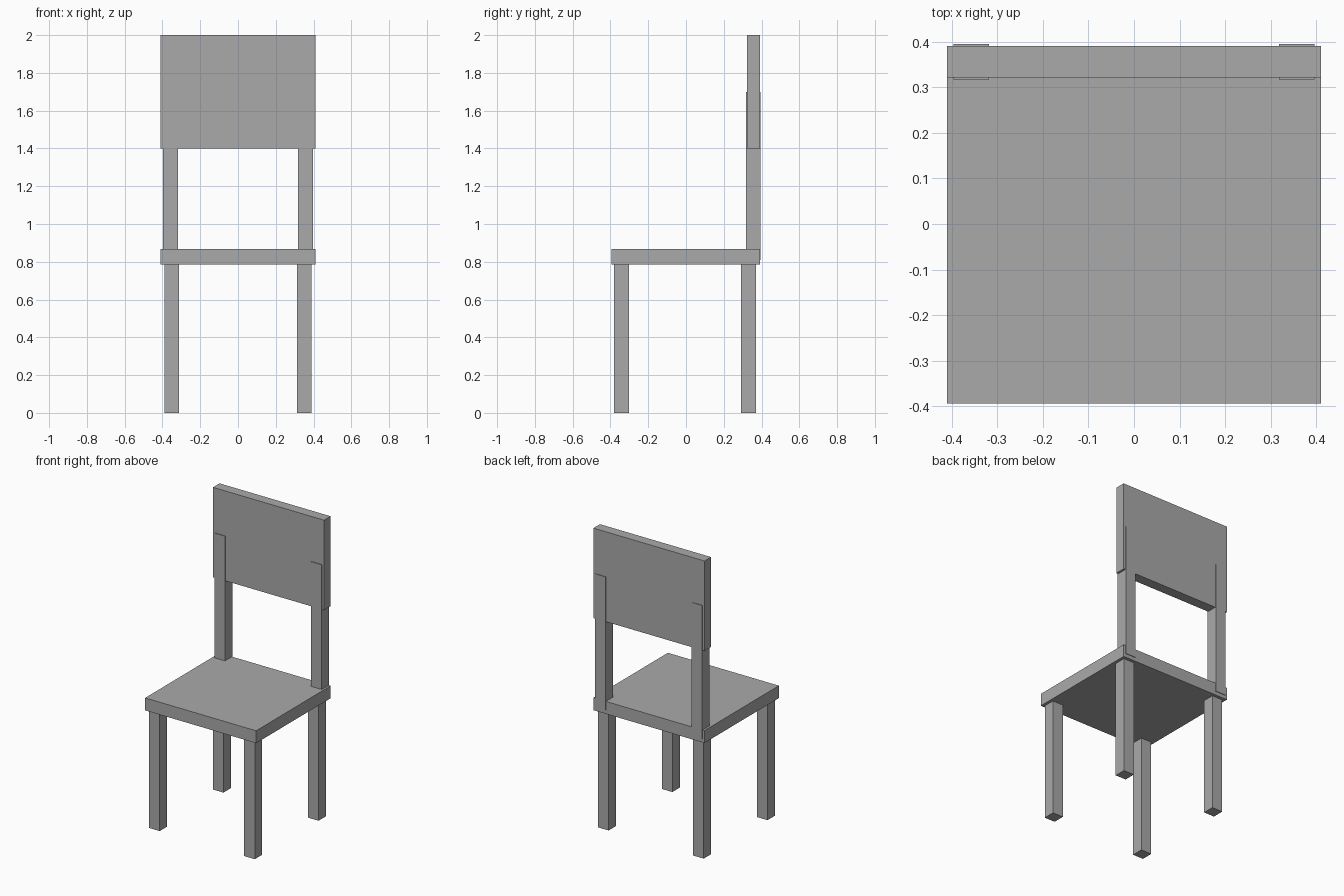
import bpy

# Remove the default cube
cube = bpy.data.objects.get("Cube")
if cube:
    bpy.data.objects.remove(cube, do_unlink=True)

GREY = (0.4, 0.4, 0.4, 1.0)
grey = bpy.data.materials.new("plain_grey")
grey.use_nodes = True
grey.diffuse_color = GREY
grey.node_tree.nodes["Principled BSDF"].inputs["Base Color"].default_value = GREY


def box(name, x, y, z):
    """Flat-sided block spanning the given (low, high) ranges."""
    spans = (x, y, z)
    bpy.ops.mesh.primitive_cube_add(size=1, location=[(a + b) / 2 for a, b in spans])
    obj = bpy.context.object
    obj.name = obj.data.name = name
    obj.scale = [b - a for a, b in spans]
    bpy.ops.object.transform_apply(location=False, rotation=False, scale=True)
    obj.data.materials.append(grey)
    return obj


# Seat and backrest panels
box("seat", (-0.41, 0.41), (-0.394, 0.391), (0.785, 0.868))
box("backrest", (-0.41, 0.41), (0.322, 0.391), (1.40, 2.0))

THICK = 0.078
for side, sign in (("left", 1), ("right", -1)):
    # Legs, set in slightly from the seat edge
    leg_x = sorted((sign * 0.312, sign * (0.312 + THICK)))
    for end, y in (("front", -0.38), ("back", 0.292)):
        box(f"{end}_{side}_leg", leg_x, (y, y + THICK), (0, 0.79))

    # Uprights, standing just proud of the seat and backrest
    post_x = sorted((sign * 0.318, sign * (0.318 + THICK)))
    box(f"{side}_back_post", post_x, (0.317, 0.395), (0.81, 1.70))
